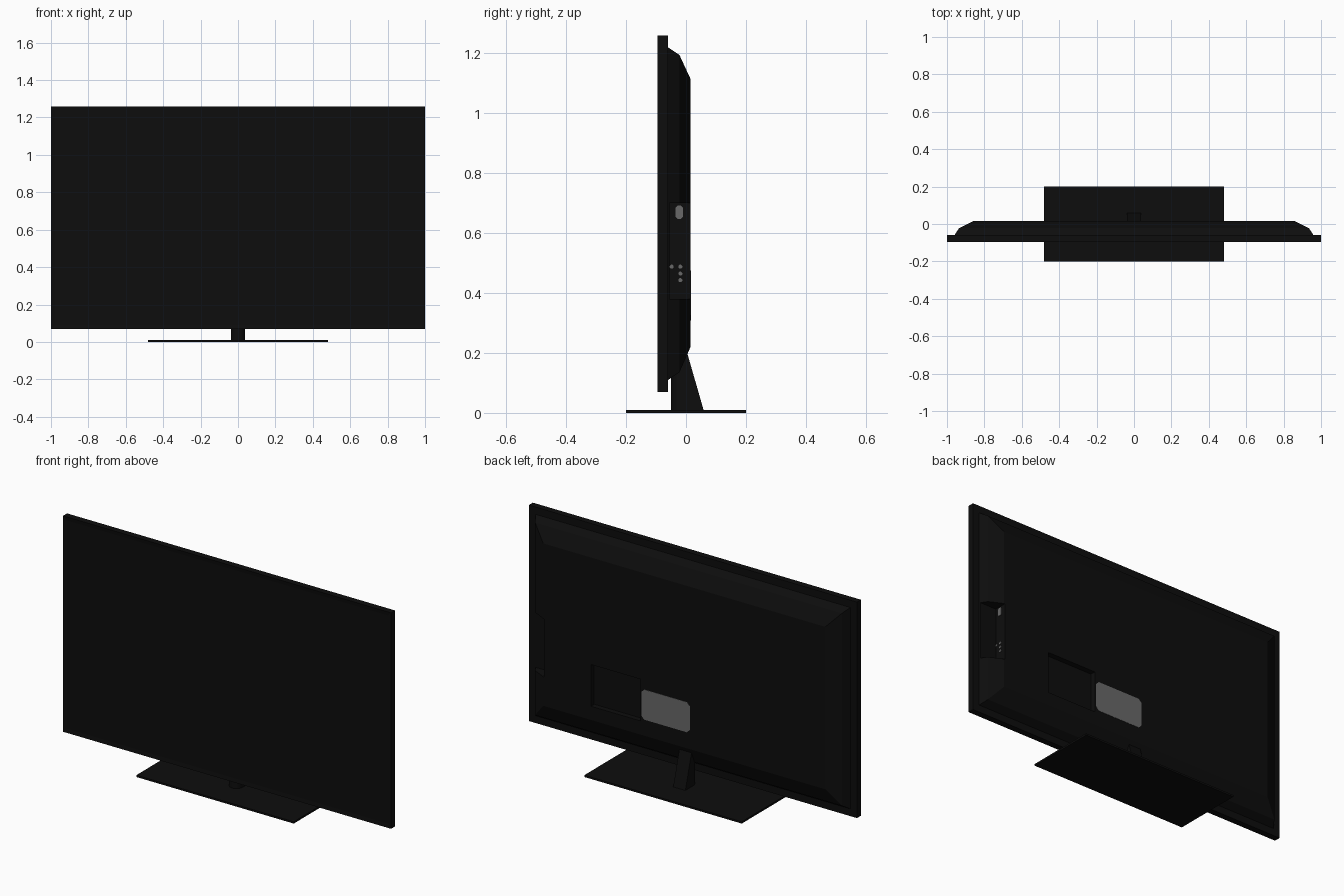
import bpy, bmesh, math

if "Cube" in bpy.data.objects:
    bpy.data.objects.remove(bpy.data.objects["Cube"])


def material(name, v):
    m = bpy.data.materials.new(name)
    m.diffuse_color = (v, v, v, 1)
    m.use_nodes = True
    m.node_tree.nodes["Principled BSDF"].inputs["Base Color"].default_value = m.diffuse_color
    return m


BLACK = material("black plastic", 0.004)
GREY = material("grey label", 0.14)


def finish(name, bm, mats):
    bmesh.ops.recalc_face_normals(bm, faces=bm.faces)
    me = bpy.data.meshes.new(name)
    bm.to_mesh(me)
    bm.free()
    for m in mats:
        me.materials.append(m)
    ob = bpy.data.objects.new(name, me)
    bpy.context.collection.objects.link(ob)
    return ob


def loft(name, rings, mat):
    """Skin a stack of equal-sized point rings and cap both ends."""
    bm = bmesh.new()
    loops = [[bm.verts.new(p) for p in r] for r in rings]
    n = len(loops[0])
    for a, b in zip(loops, loops[1:]):
        for i in range(n):
            j = (i + 1) % n
            bm.faces.new((a[i], a[j], b[j], b[i]))
    bm.faces.new(loops[0])
    bm.faces.new(loops[-1])
    return finish(name, bm, [mat])


def rect(y, x, z0, z1):
    return [(-x, y, z0), (x, y, z0), (x, y, z1), (-x, y, z1)]


def box(name, x0, x1, y0, y1, z0, z1, mat=BLACK):
    rings = [[(x0, y, z0), (x1, y, z0), (x1, y, z1), (x0, y, z1)] for y in (y0, y1)]
    return loft(name, rings, mat)


def cut(target, x0, x1, y0, y1, z0, z1):
    cutter = box("cutter", x0, x1, y0, y1, z0, z1)
    cutter.hide_render = True
    mod = target.modifiers.new("recess", 'BOOLEAN')
    mod.operation, mod.solver, mod.object = 'DIFFERENCE', 'EXACT', cutter
    bpy.context.view_layer.objects.active = target
    bpy.ops.object.modifier_apply(modifier=mod.name)
    bpy.data.objects.remove(cutter)


# Screen frame, with the screen set slightly into the front
frame = box("screen_frame", -1, 1, -0.095, -0.06, 0.07, 1.26)
bm = bmesh.new()
bm.from_mesh(frame.data)
front = min(bm.faces, key=lambda f: f.calc_center_median().y)
bmesh.ops.inset_region(bm, faces=[front], thickness=0.03)
bmesh.ops.translate(bm, verts=front.verts, vec=(0, 0.003, 0))
bm.to_mesh(frame.data)
bm.free()

# Back housing with sloped edges
body = loft("back_housing", [rect(-0.06, 0.96, 0.11, 1.22),
                             rect(-0.022, 0.935, 0.135, 1.195),
                             rect(0.015, 0.86, 0.22, 1.115)], BLACK)
cut(body, 0.855, 1.1, -0.055, 0.1, 0.38, 0.70)     # side connector notch
cut(body, 0.268, 0.57, -0.015, 0.1, 0.295, 0.525)  # rear connector recess


# Thin plate with clipped corners, outline in a 2D plane
def plate(name, w, h, c, place, depth):
    x, z = w / 2, h / 2
    pts = [(-x + c, -z), (x - c, -z), (x, -z + c), (x, z - c),
           (x - c, z), (-x + c, z), (-x, z - c), (-x, -z + c)]
    return loft(name, [[place(u, v, d) for u, v in pts] for d in (0, depth)], GREY)


plate("rear_label", 0.296, 0.166, 0.018,
      lambda u, v, d: (0.113 + u, 0.0145 + d, 0.392 + v), 0.002)


# Connectors on the notch wall
def port(name, y, z, w, h, c):
    plate(name, w, h, c, lambda u, v, d: (0.854 + d, y + u, z + v), 0.004)


port("power_socket", -0.0225, 0.67, 0.024, 0.044, 0.006)
for i, (y, z) in enumerate([(-0.048, 0.488), (-0.019, 0.488), (-0.019, 0.465), (-0.019, 0.443)]):
    port(f"round_socket_{i + 1}", y, z, 0.013, 0.013, 0.004)

# Stand base
box("stand_base", -0.48, 0.48, -0.2, 0.2, 0, 0.01)


# Stand neck: rounded front, flat back leaning forward
def neck_ring(z, back):
    arc = [math.pi + math.pi * i / 12 for i in range(13)]
    pts = [(0.037 * math.cos(a), -0.013 + 0.037 * math.sin(a), z) for a in arc]
    return pts + [(0.037, back, z), (-0.037, back, z)]


neck = loft("stand_neck", [neck_ring(0.005, 0.06), neck_ring(0.2, 0.004)], BLACK)
bpy.ops.object.select_all(action='DESELECT')
neck.select_set(True)
bpy.context.view_layer.objects.active = neck
bpy.ops.object.shade_smooth_by_angle(angle=math.radians(30))
